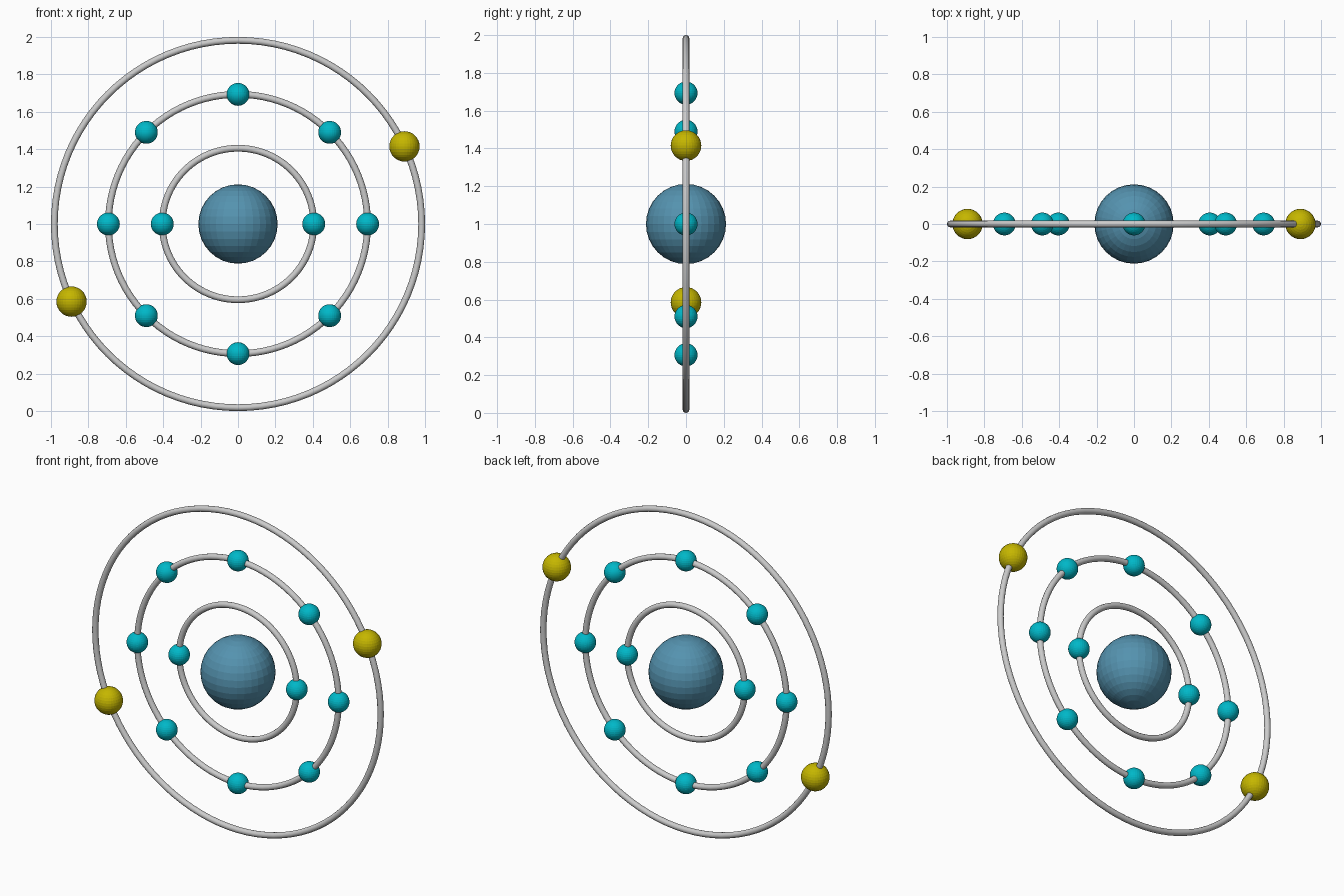
import bpy
from math import radians, cos, sin, pi

if "Cube" in bpy.data.objects:
    bpy.data.objects.remove(bpy.data.objects["Cube"])

CZ = 1.0  # height of the atom centre


def material(name, rgb):
    m = bpy.data.materials.new(name)
    m.diffuse_color = (*rgb, 1)
    m.use_nodes = True
    m.node_tree.nodes["Principled BSDF"].inputs["Base Color"].default_value = m.diffuse_color
    return m


def ball(name, r, x, z, mat):
    bpy.ops.mesh.primitive_uv_sphere_add(segments=32, ring_count=16, radius=r, location=(x, 0, z))
    ob = bpy.context.object
    ob.name = name
    ob.data.materials.append(mat)
    return ob


def ring(name, r, tube=0.018):
    bpy.ops.mesh.primitive_torus_add(major_radius=r, minor_radius=tube, major_segments=96,
                                     minor_segments=12, location=(0, 0, CZ), rotation=(pi / 2, 0, 0))
    ob = bpy.context.object
    ob.name = name
    bpy.ops.object.shade_smooth()


def electrons(name, orbit, count, start, r, mat):
    for i in range(count):
        a = radians(start) + 2 * pi * i / count
        ball(f"{name}_{i + 1}", r, orbit * cos(a), CZ + orbit * sin(a), mat)


blue = material("nucleus_blue", (0.09, 0.29, 0.43))
cyan = material("electron_cyan", (0.0, 0.48, 0.58))
yellow = material("electron_yellow", (0.56, 0.47, 0.0))

# Nucleus
ball("nucleus", 0.212, 0, CZ, blue)

# Orbit rings
ring("inner_orbit", 0.405)
ring("middle_orbit", 0.693)
ring("outer_orbit", 0.982)

# Electrons on each orbit
electrons("inner_electron", 0.405, 2, 0, 0.061, cyan)
electrons("middle_electron", 0.693, 8, 0, 0.061, cyan)
electrons("outer_electron", 0.982, 2, 25, 0.081, yellow)
